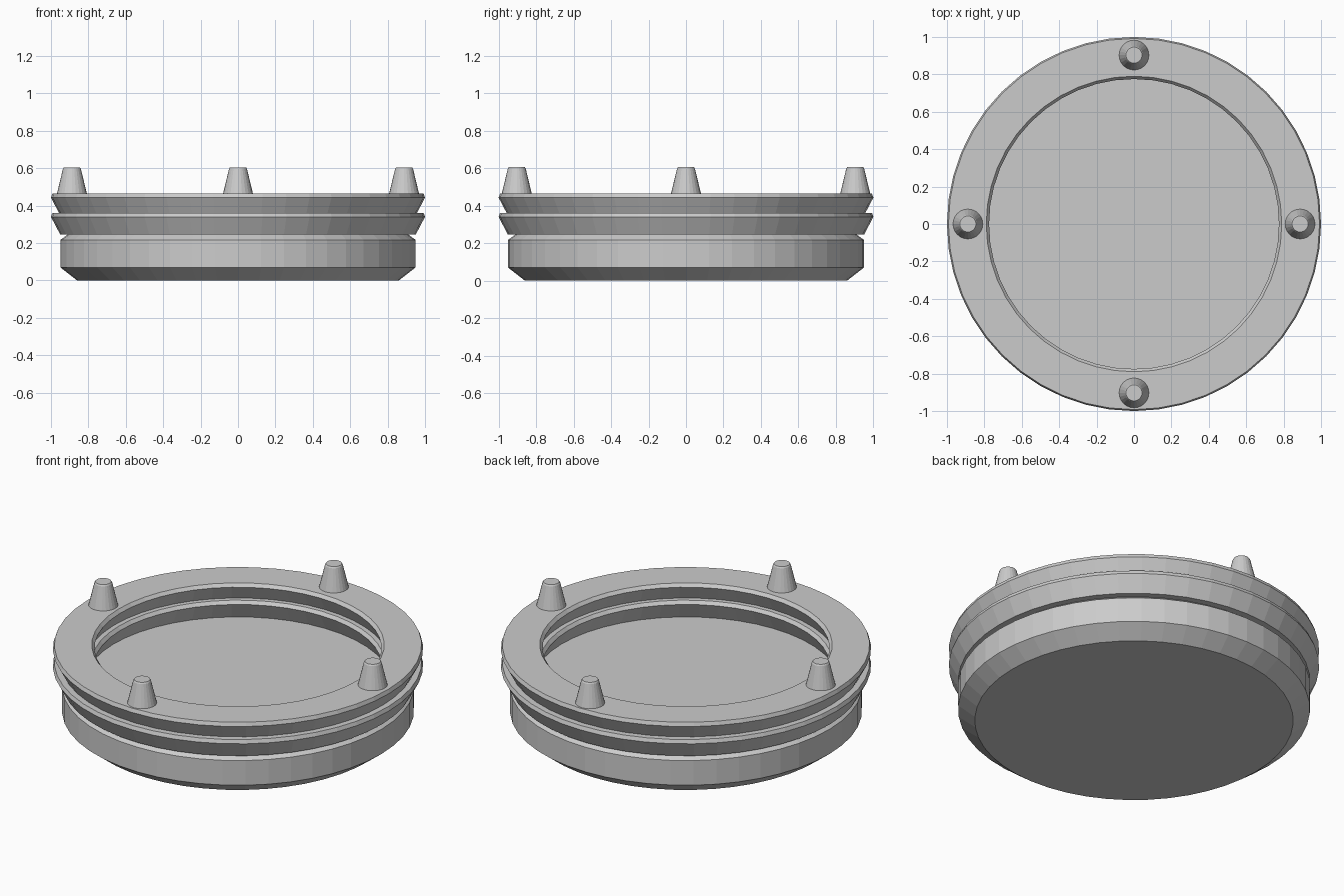
import bpy, bmesh, math

if "Cube" in bpy.data.objects:
    bpy.data.objects.remove(bpy.data.objects["Cube"])

SEGMENTS = 48


def lathe(name, profile, ring=False, segments=SEGMENTS, location=(0, 0, 0)):
    """Revolve (radius, z) points; ring closes the section, otherwise the ends are capped."""
    bm = bmesh.new()
    loops = []
    for r, z in profile:
        loops.append([bm.verts.new((r * math.cos(2 * math.pi * i / segments),
                                    r * math.sin(2 * math.pi * i / segments), z))
                      for i in range(segments)])
    pairs = list(zip(loops, loops[1:]))
    if ring:
        pairs.append((loops[-1], loops[0]))
    for low, high in pairs:
        for i in range(segments):
            j = (i + 1) % segments
            bm.faces.new((low[i], low[j], high[j], high[i]))
    if not ring:
        bm.faces.new(loops[0])
        bm.faces.new(loops[-1])
    bmesh.ops.recalc_face_normals(bm, faces=bm.faces)
    mesh = bpy.data.meshes.new(name)
    bm.to_mesh(mesh)
    bm.free()
    obj = bpy.data.objects.new(name, mesh)
    obj.location = location
    bpy.context.collection.objects.link(obj)
    return obj


# Solid base disc with chamfered bottom and shoulder
lathe("base", [(0.86, 0), (0.95, 0.07), (0.95, 0.217), (0.91, 0.246)])

# Two stacked flared rings
flange = [(0.95, 0), (1.0, 0.095), (0.992, 0.117), (0.79, 0.117),
          (0.775, 0.098), (0.825, 0)]
for label, z in (("lower", 0.245), ("upper", 0.348)):
    lathe(label + "_ring", flange, ring=True, location=(0, 0, z))

# Tapered pegs on the rim
for label, x, y in (("right", 0.888, 0), ("left", -0.888, 0),
                    ("back", 0, 0.903), ("front", 0, -0.903)):
    lathe(label + "_peg", [(0.081, 0), (0.048, 0.137), (0.043, 0.145)],
          segments=24, location=(x, y, 0.46))
